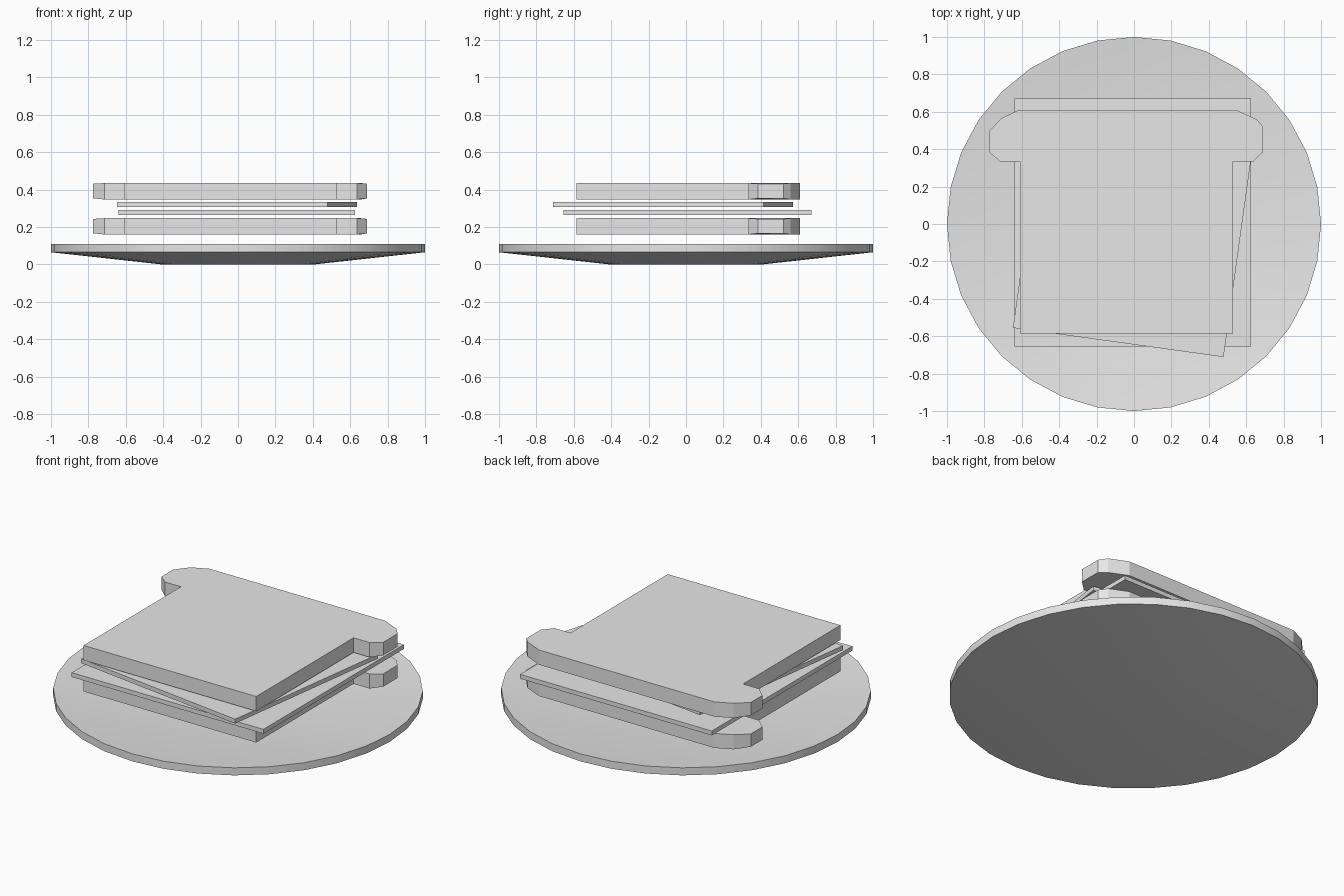
import bpy, bmesh, math

cube = bpy.data.objects.get("Cube")
if cube:
    bpy.data.objects.remove(cube, do_unlink=True)

grey = bpy.data.materials.new("light_grey")
grey.use_nodes = True
grey.diffuse_color = (0.8, 0.8, 0.8, 1)
grey.node_tree.nodes["Principled BSDF"].inputs["Base Color"].default_value = (0.8, 0.8, 0.8, 1)


def finish(name, bm, angle=None):
    bmesh.ops.recalc_face_normals(bm, faces=bm.faces)
    mesh = bpy.data.meshes.new(name)
    bm.to_mesh(mesh)
    bm.free()
    mesh.materials.append(grey)
    obj = bpy.data.objects.new(name, mesh)
    bpy.context.collection.objects.link(obj)
    if angle:
        bpy.ops.object.select_all(action='DESELECT')
        obj.select_set(True)
        bpy.context.view_layer.objects.active = obj
        bpy.ops.object.shade_smooth_by_angle(angle=math.radians(angle))
    return obj


def plate(name, sides=32):
    # shallow dish: lower skin, rim, then upper skin, as stacked rings
    profile = [(0.41, 0), (1, 0.065), (1, 0.11), (0.41, 0.045)]
    bm = bmesh.new()
    rings = []
    for r, z in profile:
        turns = [math.tau * i / sides for i in range(sides)]
        rings.append([bm.verts.new((r * math.cos(a), r * math.sin(a), z)) for a in turns])
    for low, high in zip(rings, rings[1:]):
        for i in range(sides):
            j = (i + 1) % sides
            bm.faces.new((low[i], low[j], high[j], high[i]))
    bm.faces.new(rings[0])
    bm.faces.new(rings[-1])
    finish(name, bm, 30)


def bread(name, bottom, top):
    # square loaf body with an overhanging rounded crown
    outline = [(-0.61, -0.585), (0.53, -0.585), (0.53, 0.333), (0.635, 0.333),
               (0.69, 0.385), (0.69, 0.52), (0.655, 0.56), (0.545, 0.61),
               (-0.615, 0.61), (-0.71, 0.565), (-0.775, 0.495),
               (-0.775, 0.385), (-0.715, 0.333), (-0.61, 0.333)]
    bm = bmesh.new()

    def ring(z, pinch):
        # the crown's end faces are slightly thinner
        return [bm.verts.new((x, y, z + (pinch if x > 0.67 or x < -0.75 else 0)))
                for x, y in outline]
    low, high = ring(bottom, 0.006), ring(top, -0.004)
    bm.faces.new(low)
    bm.faces.new(high)
    for i in range(len(outline)):
        j = (i + 1) % len(outline)
        bm.faces.new((low[i], low[j], high[j], high[i]))
    finish(name, bm, 20)


def slice_box(name, centre, size, turn=0):
    bm = bmesh.new()
    bmesh.ops.create_cube(bm, size=1)
    bmesh.ops.scale(bm, vec=size, verts=bm.verts)
    obj = finish(name, bm)
    obj.location = centre
    obj.rotation_euler.z = math.radians(turn)


plate("plate")
bread("bottom_bread", 0.16, 0.247)
slice_box("lower_filling_slice", (-0.007, 0.008, 0.278), (1.266, 1.325, 0.026))
slice_box("upper_filling_slice", (-0.006, -0.07, 0.321), (1.137, 1.137, 0.026), -7.9)
bread("top_bread", 0.347, 0.435)
